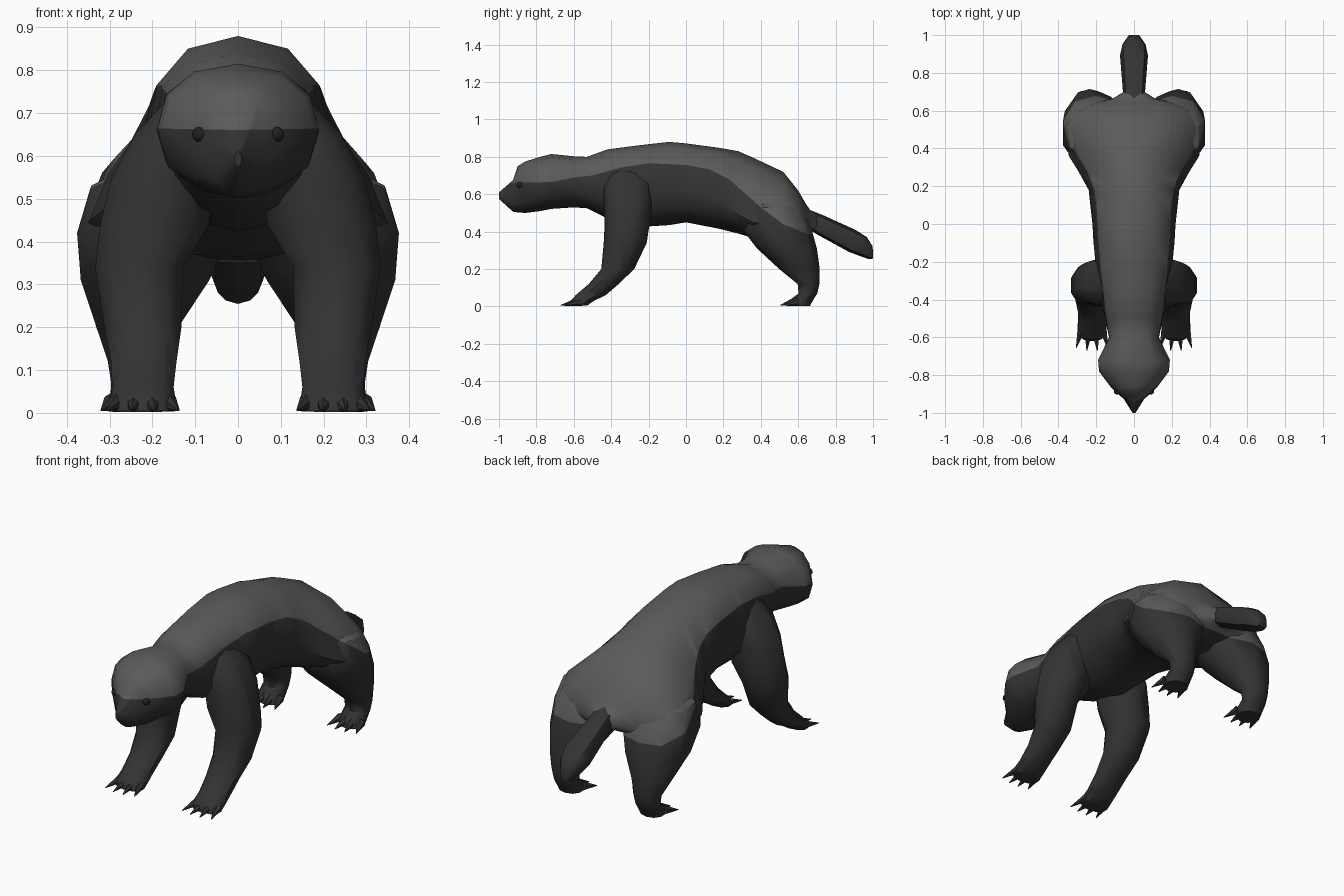
import bpy, bmesh, math
from mathutils import Vector

if "Cube" in bpy.data.objects:
    bpy.data.objects.remove(bpy.data.objects["Cube"])


def material(name, v):
    m = bpy.data.materials.new(name)
    m.diffuse_color = (*v, 1)
    m.use_nodes = True
    m.node_tree.nodes["Principled BSDF"].inputs["Base Color"].default_value = m.diffuse_color
    return m


DARK = material("dark fur", (0.033, 0.033, 0.033))
LIGHT = material("grey mantle", (0.105, 0.105, 0.105))
EYE = material("eye black", (0.015, 0.015, 0.015))

# lower edge of the grey mantle in side view (y, z)
EDGE = [(-1.1, .655), (-.9, .662), (-.72, .665), (-.6, .69), (-.5, .70),
        (-.35, .742), (-.2, .766), (0, .756), (.12, .735), (.23, .68),
        (.4, .53), (.52, .44), (.65, .385), (1.1, .38)]


def edge_height(y):
    for (y0, z0), (y1, z1) in zip(EDGE, EDGE[1:]):
        if y <= y1:
            return z0 + (z1 - z0) * (y - y0) / (y1 - y0)
    return EDGE[-1][1]


def cut(bm, faces, co, no):
    geom = set(faces)
    for f in faces:
        geom.update(f.edges)
        geom.update(f.verts)
    bmesh.ops.bisect_plane(bm, geom=list(geom), plane_co=co, plane_no=no, dist=1e-5)


def paint_mantle(bm):
    """Cut the mesh along the mantle edge and colour the faces above it."""
    for y, z in EDGE[1:-1]:
        cut(bm, bm.faces[:], (0, y, z), (0, 1, 0))
    for (y0, z0), (y1, z1) in zip(EDGE, EDGE[1:]):
        faces = [f for f in bm.faces if y0 < f.calc_center_median().y < y1]
        if faces:
            cut(bm, faces, (0, y0, z0), Vector((0, z0 - z1, y1 - y0)).normalized())
    for f in bm.faces:
        c = f.calc_center_median()
        f.material_index = int(c.z > edge_height(c.y))


def finish(bm, name, mats, angle=45):
    me = bpy.data.meshes.new(name)
    bm.to_mesh(me)
    bm.free()
    ob = bpy.data.objects.new(name, me)
    bpy.context.collection.objects.link(ob)
    for m in mats:
        me.materials.append(m)
    bpy.ops.object.select_all(action='DESELECT')
    ob.select_set(True)
    bpy.context.view_layer.objects.active = ob
    bpy.ops.object.shade_smooth_by_angle(angle=math.radians(angle))
    return ob


def loft(name, rings, mantle=False):
    bm = bmesh.new()
    loops = [[bm.verts.new(p) for p in r] for r in rings]
    n = len(loops[0])
    for a, b in zip(loops, loops[1:]):
        for i in range(n):
            j = (i + 1) % n
            bm.faces.new((a[i], a[j], b[j], b[i]))
    bm.faces.new(loops[0])
    bm.faces.new(loops[-1])
    bmesh.ops.recalc_face_normals(bm, faces=bm.faces[:])
    if mantle:
        paint_mantle(bm)
    return finish(bm, name, [DARK, LIGHT] if mantle else [DARK])


def power(v, p):
    return math.copysign(abs(v) ** p, v)


def spine_ring(y, top, bottom, w, mid, slope=.88, n=12):
    """Upright cross-section, widest at height mid; slope flattens the upper flanks."""
    pts = []
    for i in range(n):
        a = 2 * math.pi * i / n
        c, s = round(math.cos(a), 6), round(math.sin(a), 6)
        p = slope if c > 0 else .88
        h = top - mid if c > 0 else mid - bottom
        pts.append((w * power(s, p), y, mid + h * power(c, p)))
    return pts


def leg_ring(x, y, z, rx, ry, side, n=10):
    """Level cross-section of a leg."""
    return [(side * (x + rx * power(math.cos(a), .9)), y + ry * power(math.sin(a), .9), z)
            for a in (2 * math.pi * (i + .5) / n for i in range(n))]


# head and body: y, top, bottom, half width, widest height, upper slope
BODY = [(-1.0, .61, .575, .008, .592), (-.925, .675, .507, .055, .58),
        (-.90, .75, .503, .085, .61),
        (-.86, .775, .50, .125, .63), (-.78, .80, .51, .185, .65),
        (-.72, .815, .522, .19, .66), (-.60, .803, .53, .132, .66),
        (-.53, .80, .525, .147, .66), (-.42, .84, .47, .17, .65),
        (-.25, .862, .425, .20, .64), (-.09, .88, .435, .215, .63),
        (.0, .872, .45, .22, .62), (.18, .848, .415, .24, .58, .98),
        (.28, .83, .39, .295, .49, 1.2), (.36, .795, .365, .345, .45, 1.25),
        (.52, .72, .35, .372, .42, 1.1), (.60, .62, .375, .335, .42, 1),
        (.64, .55, .39, .23, .43), (.665, .515, .405, .11, .44),
        (.70, .495, .41, .055, .45)]
loft("head_and_body", [spine_ring(*r) for r in BODY], mantle=True)

# tail: centre y, centre z, half width, half thickness
TAIL = [(.64, .475, .055, .05), (.72, .435, .06, .058), (.89, .35, .074, .066),
        (.95, .32, .062, .058), (.985, .29, .038, .04)]
tilt = math.radians(27)
tail_rings = []
for y, z, w, t in TAIL:
    ring = []
    for i in range(8):
        a = 2 * math.pi * i / 8
        c = t * power(math.cos(a), .8)
        ring.append((w * power(math.sin(a), .8), min(1.0, y + c * math.sin(tilt) * .6),
                     z + c * math.cos(tilt)))
    tail_rings.append(ring)
tail_rings.append([(x * .7, 1.0, .275 + (z - .29) * .55) for x, y, z in tail_rings[-1]])
loft("tail", tail_rings)

# legs from top to sole: x, y, z, half width, half depth
FRONT = [(.10, -.31, .74, .06, .09), (.15, -.31, .65, .095, .13),
         (.175, -.31, .55, .125, .13), (.195, -.315, .44, .133, .12),
         (.231, -.325, .34, .107, .115), (.222, -.365, .20, .094, .088),
         (.220, -.44, .12, .08, .08), (.222, -.51, .06, .075, .08),
         (.222, -.555, .03, .08, .062), (.222, -.575, .004, .075, .045)]
HIND = [(.15, .44, .60, .06, .09), (.195, .465, .53, .155, .15),
        (.197, .482, .42, .187, .187), (.217, .54, .31, .157, .16),
        (.235, .607, .20, .10, .108), (.235, .655, .12, .072, .058),
        (.235, .652, .07, .064, .05), (.235, .618, .035, .066, .062),
        (.235, .605, .002, .06, .058)]


def claws(name, x, y, length, side):
    """Four tapered claws fanned over the toes."""
    bm = bmesh.new()
    for k in (-1.5, -.5, .5, 1.5):
        base = Vector((side * (x + k * .038), y + abs(k) * .014, .026))
        tip = Vector((side * (x + k * .056), y - length + abs(k) * .014, .006))
        d = tip - base
        mat = d.to_track_quat('Z', 'Y').to_matrix().to_4x4()
        mat.translation = (base + tip) / 2
        bmesh.ops.create_cone(bm, cap_ends=True, segments=6, radius1=.023,
                              radius2=.002, depth=d.length, matrix=mat)
    finish(bm, name, [DARK])


for side, tag in ((1, "left"), (-1, "right")):
    loft("front_leg_" + tag, [leg_ring(*r, side) for r in FRONT], mantle=True)
    loft("hind_leg_" + tag, [leg_ring(*r, side) for r in HIND], mantle=True)
    claws("front_claws_" + tag, .222, -.58, .098, side)
    claws("hind_claws_" + tag, .235, .575, .078, side)
    # eye
    bm = bmesh.new()
    bmesh.ops.create_uvsphere(bm, u_segments=10, v_segments=6, radius=.018)
    bmesh.ops.translate(bm, verts=bm.verts[:], vec=(side * .09, -.885, .65))
    finish(bm, "eye_" + tag, [EYE], 60)
